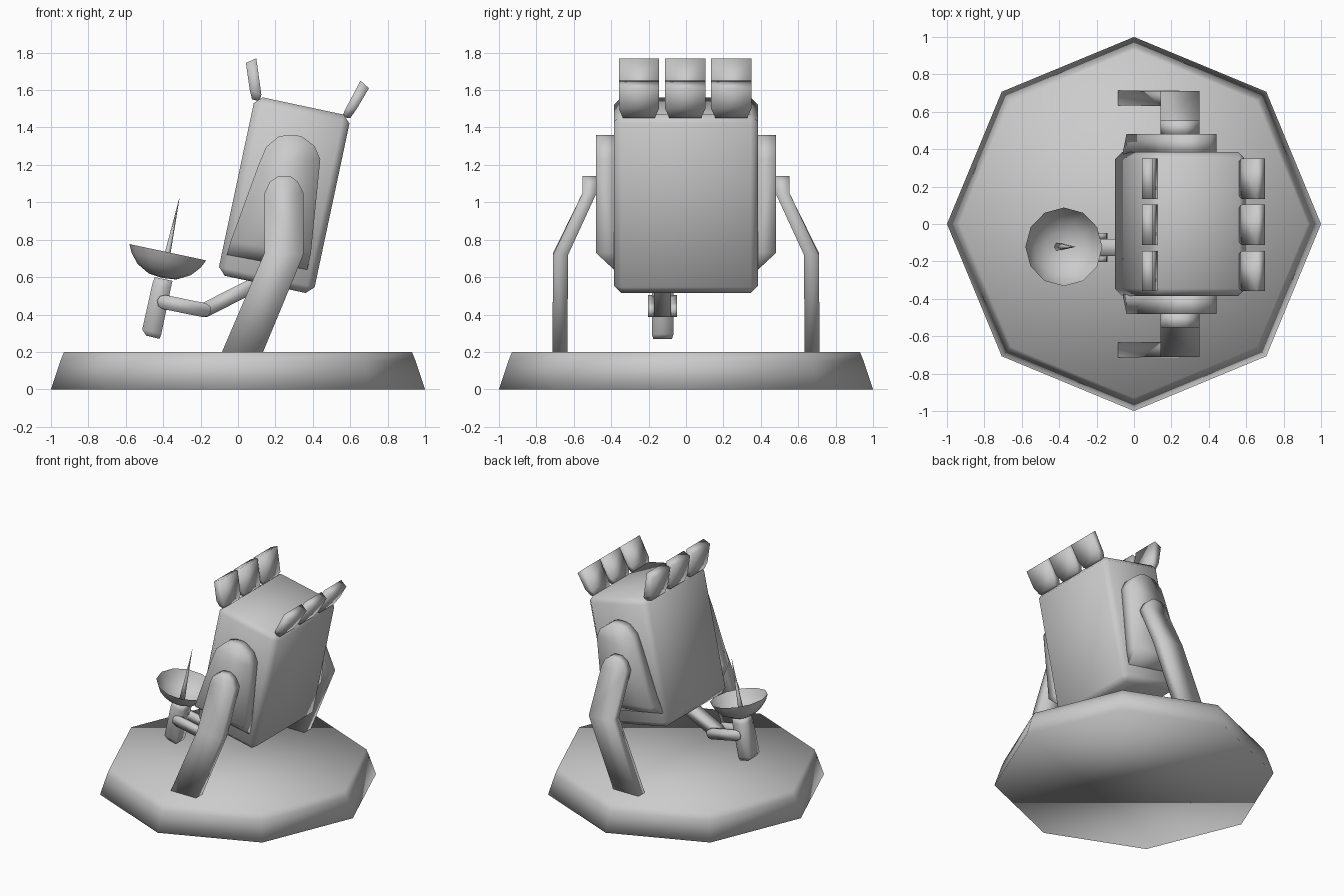
import bpy, bmesh
from math import sin, cos, pi, radians
from mathutils import Matrix, Vector

if "Cube" in bpy.data.objects:
    bpy.data.objects.remove(bpy.data.objects["Cube"])

TILT = radians(12)


def finish(name, bm, closed=True):
    if closed:
        bmesh.ops.recalc_face_normals(bm, faces=bm.faces)
    for f in bm.faces:
        f.smooth = True
    me = bpy.data.meshes.new(name)
    bm.to_mesh(me)
    bm.free()
    ob = bpy.data.objects.new(name, me)
    bpy.context.collection.objects.link(ob)
    return ob


def loft(name, rings, caps=True):
    """Skin equal-length rings of points."""
    bm = bmesh.new()
    vs = [[bm.verts.new(p) for p in r] for r in rings]
    n = len(vs[0])
    for a, b in zip(vs, vs[1:]):
        for i in range(n):
            j = (i + 1) % n
            bm.faces.new((a[i], a[j], b[j], b[i]))
    if caps:
        bm.faces.new(vs[0][::-1])
        bm.faces.new(vs[-1])
    return finish(name, bm, caps)


def slab(name, rows, side=1):
    """Rows of (left x, left z, right x, right z, inner y, outer y)."""
    return loft(name, [[(xl, side * yi, zl), (xr, side * yi, zr),
                        (xr, side * yo, zr), (xl, side * yo, zl)]
                       for xl, zl, xr, zr, yi, yo in rows])


def circle(r, z, n, start=0):
    return [(r * cos(start + 2 * pi * i / n), r * sin(start + 2 * pi * i / n), z)
            for i in range(n)]


# octagonal plinth
loft("base", [circle(1, 0, 8), circle(0.95, 0.15, 8), circle(0.93, 0.2, 8)])

# leaning torso block with softened edges
bm = bmesh.new()
bmesh.ops.create_cube(bm, size=1)
bmesh.ops.scale(bm, vec=(0.523, 0.77, 0.975), verts=bm.verts)
bmesh.ops.bevel(bm, geom=bm.edges[:], offset=0.04, segments=1, affect='EDGES')
torso = finish("torso", bm)
torso.matrix_world = Matrix.Translation((0.247, 0, 1.038)) @ Matrix.Rotation(TILT, 4, 'Y')

for side, tag in ((1, "left"), (-1, "right")):
    # side plates
    slab("side_plate_" + tag, [
        (-0.06, 0.72, 0.37, 0.64, 0.37, 0.385),
        (-0.04, 0.79, 0.39, 0.73, 0.37, 0.482),
        (0.11, 1.20, 0.44, 1.23, 0.37, 0.482),
        (0.15, 1.295, 0.41, 1.30, 0.37, 0.482),
        (0.215, 1.35, 0.345, 1.35, 0.37, 0.482),
        (0.26, 1.36, 0.31, 1.36, 0.37, 0.482)], side)
    # bent legs
    slab("leg_" + tag, [
        (-0.09, 0.19, 0.13, 0.19, 0.635, 0.715),
        (0.142, 0.73, 0.35, 0.72, 0.63, 0.71),
        (0.142, 1.05, 0.35, 1.05, 0.478, 0.553),
        (0.17, 1.11, 0.32, 1.11, 0.475, 0.553),
        (0.215, 1.14, 0.28, 1.14, 0.475, 0.553)], side)

# two rows of three studs on the torso top
for i, y in enumerate((-0.252, -0.004, 0.242)):
    w, v = 0.107, 0.085
    slab("left_stud_%d" % i, [
        (0.075, 1.55, 0.115, 1.54, y - v, y + v),
        (0.063, 1.60, 0.125, 1.575, y - w, y + w),
        (0.042, 1.745, 0.098, 1.77, y - w, y + w)])
    slab("right_stud_%d" % i, [
        (0.555, 1.455, 0.60, 1.45, y - v, y + v),
        (0.575, 1.50, 0.635, 1.50, y - w, y + w),
        (0.655, 1.65, 0.70, 1.61, y - w, y + w)])

# arm reaching out from under the torso
Y = -0.125


def link(name, a, b, r, y0, y1):
    """Bar with rounded ends between two x,z points."""
    a, b = Vector(a), Vector(b)
    d = (b - a).normalized()
    n = Vector((-d.y, d.x))
    pts = [a + r * (n * cos(t) - d * sin(t)) for t in [pi * k / 4 for k in range(5)]]
    pts += [b + r * (-n * cos(t) + d * sin(t)) for t in [pi * k / 4 for k in range(5)]]
    return loft(name, [[(p.x, y, p.y) for p in pts] for y in (y0, y1)])


link("upper_arm", (0.08, 0.555), (-0.18, 0.423), 0.039, Y - 0.045, Y + 0.045)
for side, tag in ((1, "left"), (-1, "right")):
    ys = sorted((Y + side * 0.045, Y + side * 0.078))
    link("forearm_" + tag, (-0.18, 0.423), (-0.395, 0.467), 0.038, *ys)

# grip held by the forearm
slab("grip", [
    (-0.49, 0.287, -0.42, 0.27, Y - 0.05, Y + 0.05),
    (-0.512, 0.32, -0.41, 0.295, Y - 0.058, Y + 0.058),
    (-0.457, 0.568, -0.358, 0.546, Y - 0.058, Y + 0.058),
    (-0.445, 0.60, -0.35, 0.58, Y - 0.05, Y + 0.05)])

# open dish and its central spike, tilted like the torso
place = Matrix.Translation((-0.375, Y + 0.003, 0.733)) @ Matrix.Rotation(TILT, 4, 'Y')
dish = loft("dish", [circle(r, z, 12) for r, z in
                     ((0.005, -0.14), (0.075, -0.133), (0.145, -0.095), (0.188, -0.045), (0.21, 0))],
            caps=False)
spike = loft("spike", [circle(r, z, 6) for r, z in ((0.024, -0.135), (0.015, 0), (0.001, 0.295))])
for ob in (dish, spike):
    ob.matrix_world = place
